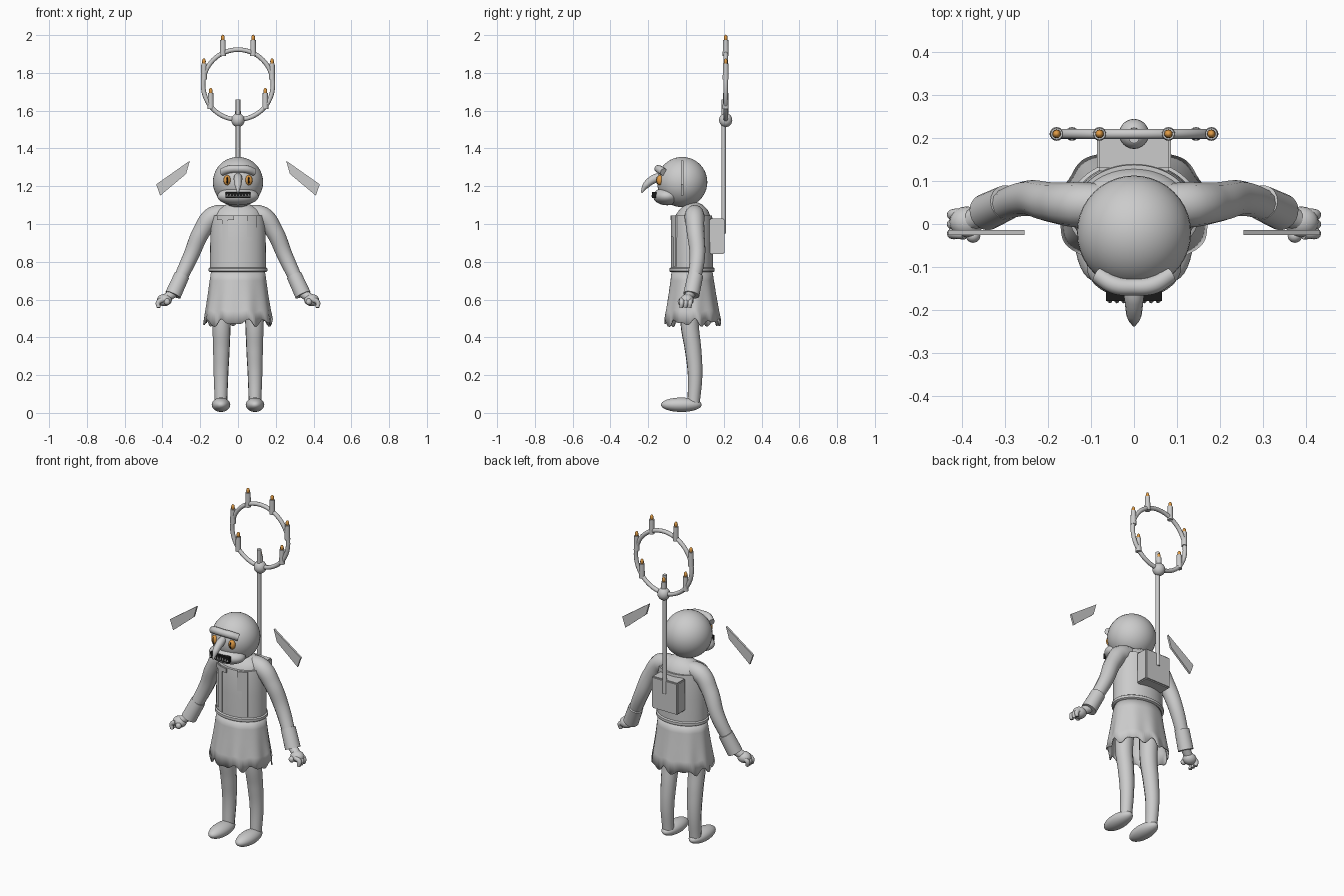
import bpy, bmesh, math
from mathutils import Vector, Matrix

old = bpy.data.objects.get("Cube")
if old:
    bpy.data.objects.remove(old, do_unlink=True)


def material(name, rgb):
    m = bpy.data.materials.new(name)
    m.use_nodes = True
    col = (*rgb, 1)
    m.diffuse_color = col
    m.node_tree.nodes["Principled BSDF"].inputs["Base Color"].default_value = col
    return m


GREY = material("pale grey", (0.6, 0.6, 0.6))
ORANGE = material("amber", (0.75, 0.33, 0.06))
BLACK = material("black", (0.01, 0.01, 0.01))


def finish(ob, mat, smooth=True):
    ob.data.materials.clear()
    ob.data.materials.append(mat)
    bpy.ops.object.select_all(action="DESELECT")
    ob.select_set(True)
    bpy.context.view_layer.objects.active = ob
    if smooth:
        bpy.ops.object.shade_smooth_by_angle(angle=math.radians(40))
    return ob


def from_bmesh(name, bm, mat, smooth=True):
    bmesh.ops.recalc_face_normals(bm, faces=bm.faces)
    me = bpy.data.meshes.new(name)
    bm.to_mesh(me)
    bm.free()
    ob = bpy.data.objects.new(name, me)
    bpy.context.collection.objects.link(ob)
    return finish(ob, mat, smooth)


def ball(name, loc, size, mat=GREY, segs=32):
    bm = bmesh.new()
    bmesh.ops.create_uvsphere(bm, u_segments=segs, v_segments=segs // 2, radius=1)
    bmesh.ops.transform(bm, matrix=Matrix.LocRotScale(loc, None, size), verts=bm.verts)
    return from_bmesh(name, bm, mat)


def box(name, loc, size, mat=GREY, bevel=0):
    bm = bmesh.new()
    bmesh.ops.create_cube(bm, size=1)
    bmesh.ops.transform(bm, matrix=Matrix.LocRotScale(loc, None, size), verts=bm.verts)
    if bevel:
        bmesh.ops.bevel(bm, geom=bm.edges[:], offset=bevel, segments=2, affect="EDGES")
    return from_bmesh(name, bm, mat)


def rod(name, a, b, r1, r2, mat=GREY, segs=16):
    a, b = Vector(a), Vector(b)
    d = b - a
    bm = bmesh.new()
    bmesh.ops.create_cone(bm, cap_ends=True, segments=segs, radius1=r1, radius2=r2, depth=d.length)
    rot = d.to_track_quat("Z", "Y")
    bmesh.ops.transform(bm, matrix=Matrix.LocRotScale((a + b) / 2, rot, None), verts=bm.verts)
    return from_bmesh(name, bm, mat)


def tube(name, pts, mat=GREY):
    """Smooth tapered tube through (x, y, z, radius) points."""
    cu = bpy.data.curves.new(name, "CURVE")
    cu.dimensions = "3D"
    cu.bevel_depth = 1
    cu.bevel_resolution = 4
    cu.use_fill_caps = True
    sp = cu.splines.new("BEZIER")
    sp.resolution_u = 8
    sp.bezier_points.add(len(pts) - 1)
    for p, (x, y, z, r) in zip(sp.bezier_points, pts):
        p.co = (x, y, z)
        p.radius = r
        p.handle_left_type = p.handle_right_type = "AUTO"
    ob = bpy.data.objects.new(name, cu)
    bpy.context.collection.objects.link(ob)
    bpy.ops.object.select_all(action="DESELECT")
    ob.select_set(True)
    bpy.context.view_layer.objects.active = ob
    bpy.ops.object.convert(target="MESH")
    return finish(bpy.context.object, mat)


def loft(name, rows, wave=lambda a, t: (1, 0), caps=True, segs=64):
    """Stack of ellipses (z, rx, ry, centre y); wave gives radial scale and z offset."""
    bm = bmesh.new()
    rings = []
    for i, (z, rx, ry, cy) in enumerate(rows):
        ring = []
        for k in range(segs):
            a = math.tau * k / segs
            s, dz = wave(a, i / (len(rows) - 1))
            ring.append(bm.verts.new((rx * s * math.cos(a), cy + ry * s * math.sin(a), z + dz)))
        rings.append(ring)
    for lo, hi in zip(rings, rings[1:]):
        for k in range(segs):
            j = (k + 1) % segs
            bm.faces.new((lo[k], lo[j], hi[j], hi[k]))
    if caps:
        bm.faces.new(rings[0])
        bm.faces.new(rings[-1])
    return from_bmesh(name, bm, GREY)


def chest_strip(name, x1, x2, z1, z2):
    """Thin cloth strip that follows the curve of the chest."""
    bm = bmesh.new()
    n = 6
    cols = []
    for i in range(n + 1):
        x = x1 + (x2 - x1) * i / n
        y = 0.032 - 0.112 * math.sqrt(1 - (x / 0.149) ** 2)
        cols.append([bm.verts.new((x, y + d, z)) for d, z in
                     ((-0.004, z1), (-0.004, z2), (0.004, z2), (0.004, z1))])
    for a, b in zip(cols, cols[1:]):
        for k in range(4):
            bm.faces.new((a[k], b[k], b[(k + 1) % 4], a[(k + 1) % 4]))
    bm.faces.new(cols[0])
    bm.faces.new(cols[-1])
    return from_bmesh(name, bm, GREY)


# Head and face
ball("head", (0, -0.02, 1.222), (0.133, 0.133, 0.133), segs=40)
ball("muzzle", (0, -0.1, 1.147), (0.11, 0.074, 0.048))
tube("nose", [(0, -0.12, 1.255, 0.02), (0, -0.17, 1.238, 0.023),
              (0, -0.212, 1.205, 0.018), (0, -0.236, 1.165, 0.004)])
tube("brow", [(-0.085, -0.118, 1.275, 0.02), (-0.045, -0.142, 1.29, 0.021),
              (0, -0.147, 1.292, 0.02), (0.045, -0.142, 1.29, 0.021), (0.085, -0.118, 1.275, 0.02)])
box("mouth", (0, -0.168, 1.154), (0.13, 0.022, 0.032), BLACK)
for i in range(8):
    x = -0.056 + 0.016 * i
    rod("tooth", (x, -0.179, 1.145), (x, -0.179, 1.158), 0.006, 0.001, GREY, 6)
for s in (1, -1):
    ball("eye", (s * 0.057, -0.138, 1.232), (0.02, 0.018, 0.027), ORANGE, 20)
    ball("pupil", (s * 0.057, -0.153, 1.232), (0.004, 0.005, 0.02), BLACK, 12)

# Torso, vest and belt
loft("shoulders", [(0.95, 0.13, 0.1, 0.035), (1.04, 0.13, 0.095, 0.035), (1.075, 0.115, 0.075, 0.04),
                   (1.1, 0.07, 0.05, 0.04), (1.115, 0.03, 0.03, 0.03)])
loft("vest", [(0.75, 0.148, 0.112, 0.032), (0.9, 0.147, 0.112, 0.032), (1.0, 0.143, 0.11, 0.032),
              (1.045, 0.137, 0.105, 0.033)])
chest_strip("right_lapel", -0.112, -0.02, 1.02, 1.045)
chest_strip("right_vest_edge", -0.085, -0.053, 0.79, 1.02)
chest_strip("right_vest_hem", -0.112, -0.053, 0.775, 0.79)
chest_strip("left_lapel", 0.047, 0.1, 1.02, 1.045)
chest_strip("left_vest_strap", 0.047, 0.076, 0.93, 1.02)
chest_strip("left_vest_edge", 0.076, 0.1, 0.775, 1.02)
loft("belt", [(0.745, 0.148, 0.113, 0.032), (0.75, 0.155, 0.12, 0.032),
              (0.765, 0.155, 0.12, 0.032), (0.77, 0.148, 0.113, 0.032)])


# Skirt with folds and a ragged hem
def ragged(a, t):
    fold = 1 + 0.03 * t * math.sin(9 * a)
    return fold, t ** 4 * (0.013 * math.sin(9 * a + 1) + 0.01 * math.sin(14 * a))


skirt = loft("skirt", [(0.752, 0.142, 0.108, 0.032), (0.7, 0.15, 0.115, 0.032), (0.62, 0.16, 0.127, 0.032),
                       (0.54, 0.172, 0.14, 0.032), (0.478, 0.181, 0.149, 0.032)], ragged, False, 96)
skirt.modifiers.new("thickness", "SOLIDIFY").thickness = 0.006

for s in (1, -1):
    # Arms, cuffs and hands
    tube("arm", [(s * 0.03, 0.05, 1.055, 0.045), (s * 0.13, 0.045, 1.04, 0.053), (s * 0.19, 0.05, 0.965, 0.047),
                 (s * 0.25, 0.06, 0.83, 0.041), (s * 0.325, 0.035, 0.67, 0.034)])
    rod("cuff", (s * 0.297, 0.05, 0.728), (s * 0.344, 0.028, 0.625), 0.041, 0.043, GREY, 24)
    rod("wrist", (s * 0.335, 0.03, 0.64), (s * 0.39, 0.005, 0.6), 0.025, 0.025)
    ball("palm", (s * 0.39, 0.005, 0.597), (0.04, 0.036, 0.032), segs=20)
    for dy in (-0.022, 0, 0.022):
        tube("finger", [(s * 0.395, dy, 0.6, 0.014), (s * 0.422, dy, 0.585, 0.013),
                        (s * 0.42, dy - 0.004, 0.557, 0.01)])
    ball("thumb", (s * 0.375, -0.028, 0.588), (0.017, 0.016, 0.018), segs=12)

    # Legs and feet
    tube("leg", [(s * 0.085, 0.025, 0.62, 0.055), (s * 0.087, 0.02, 0.47, 0.049), (s * 0.088, 0.038, 0.33, 0.044),
                 (s * 0.09, 0.048, 0.2, 0.039), (s * 0.09, 0.04, 0.05, 0.033)])
    ball("foot", (s * 0.09, -0.025, 0.043), (0.049, 0.108, 0.038))

    # Thin floating ear fins
    bm = bmesh.new()
    face = bm.faces.new([bm.verts.new((s * x, -0.026, z)) for x, z in
                         ((0.255, 1.335), (0.275, 1.265), (0.412, 1.15), (0.433, 1.21))])
    out = bmesh.ops.extrude_face_region(bm, geom=[face])["geom"]
    bmesh.ops.translate(bm, vec=(0, 0.012, 0), verts=[v for v in out if isinstance(v, bmesh.types.BMVert)])
    from_bmesh("ear_fin", bm, GREY, False)

# Backpack and pole
box("backpack", (0, 0.164, 0.935), (0.172, 0.08, 0.19), bevel=0.006)
rod("pole", (0, 0.2, 0.95), (0, 0.2, 1.66), 0.012, 0.012)
ball("pole_knob", (0, 0.21, 1.55), (0.035, 0.035, 0.037), segs=24)

# Ring of candles
bpy.ops.mesh.primitive_torus_add(location=(0, 0.21, 1.738), rotation=(math.pi / 2, 0, 0), major_radius=0.185,
                                 minor_radius=0.012, major_segments=64, minor_segments=12)
bpy.context.object.name = "candle_ring"
finish(bpy.context.object, GREY)
for i in range(7):
    a = math.tau * i / 7
    x, z = 0.185 * math.sin(a), 1.738 - 0.185 * math.cos(a)
    rod("candle", (x, 0.21, z - 0.015), (x, 0.21, z + 0.07), 0.016, 0.014)
    ball("flame", (x, 0.21, z + 0.08), (0.01, 0.01, 0.018), ORANGE, 12)
